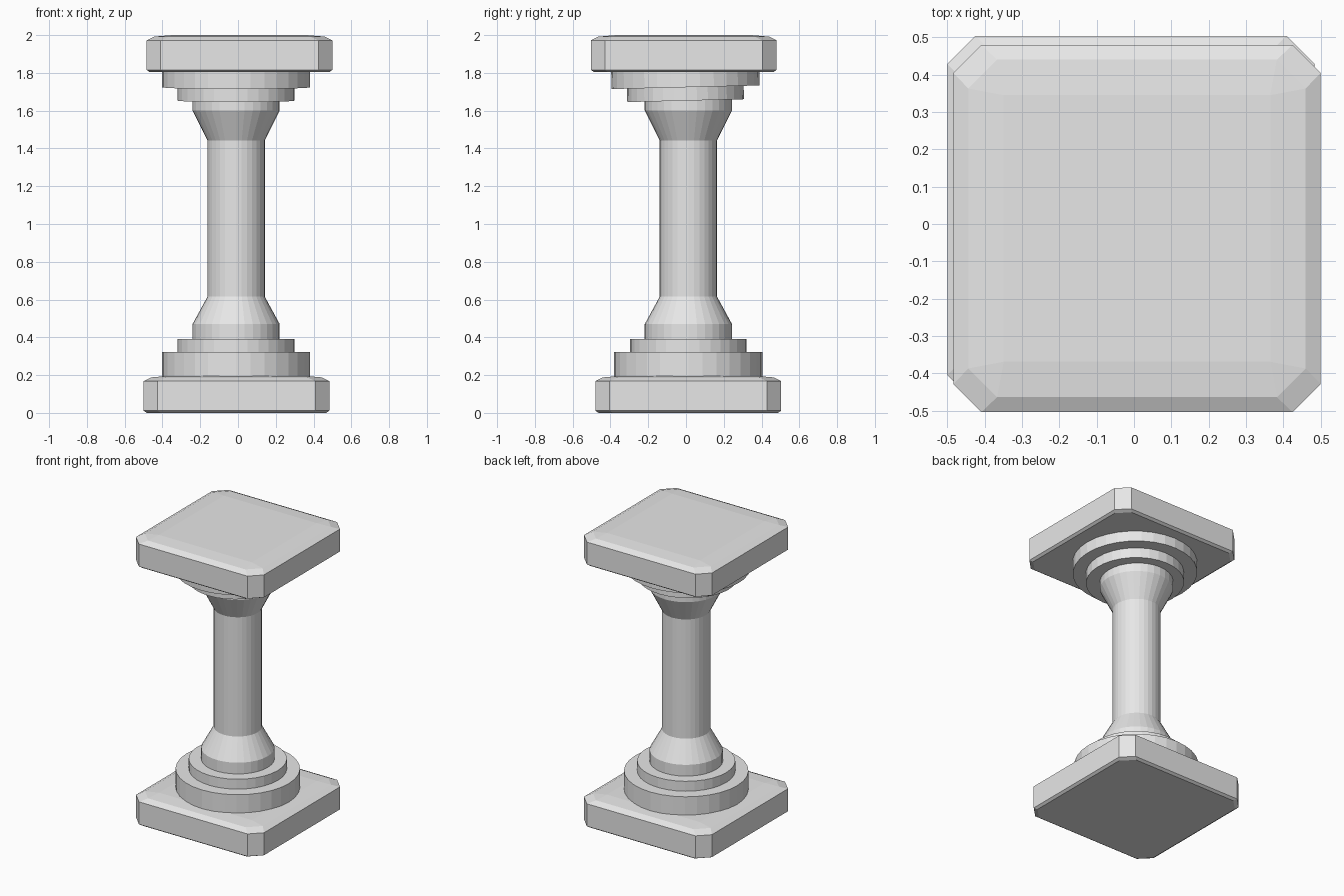
import bpy, bmesh, math
from mathutils import Matrix, Vector

if "Cube" in bpy.data.objects:
    bpy.data.objects.remove(bpy.data.objects["Cube"])

stone = bpy.data.materials.new("light grey stone")
stone.diffuse_color = (0.8, 0.8, 0.8, 1)
stone.use_nodes = True
stone.node_tree.nodes["Principled BSDF"].inputs["Base Color"].default_value = stone.diffuse_color


def loft(name, rings, location, tilt=0.0):
    """Join a stack of equal-length point rings into a closed solid."""
    bm = bmesh.new()
    loops = [[bm.verts.new(p) for p in ring] for ring in rings]
    n = len(loops[0])
    for low, high in zip(loops, loops[1:]):
        for i in range(n):
            j = (i + 1) % n
            bm.faces.new((low[i], low[j], high[j], high[i]))
    bm.faces.new(loops[0][::-1])
    bm.faces.new(loops[-1])
    bmesh.ops.remove_doubles(bm, verts=bm.verts, dist=1e-5)
    bmesh.ops.recalc_face_normals(bm, faces=bm.faces)
    bmesh.ops.transform(bm, matrix=Matrix.Rotation(tilt, 4, 'X'), verts=bm.verts)
    mesh = bpy.data.meshes.new(name)
    bm.to_mesh(mesh)
    bm.free()
    mesh.materials.append(stone)
    obj = bpy.data.objects.new(name, mesh)
    obj.location = location
    bpy.context.collection.objects.link(obj)
    return obj


def circle(r, z, n=32):
    return [(r * math.cos(math.tau * i / n), r * math.sin(math.tau * i / n), z)
            for i in range(n)]


def cut_square(h, cut, z):
    """Square outline with its corners cut off."""
    c = h - cut
    quarter = [Vector((h, c, z)), Vector((c, h, z))]
    return [Matrix.Rotation(math.pi / 2 * k, 3, 'Z') @ p
            for k in range(4) for p in quarter]


# square slabs: half width, corner cut, height
slab = [(0.475, 0.075, 0), (0.492, 0.075, 0.012), (0.492, 0.075, 0.168),
        (0.452, 0.077, 0.188), (0.357, 0.0, 0.196)]
for name, loc in (("base_slab", (-0.008, 0.012, 0)),
                  ("top_slab", (0.008, -0.012, 1.804))):
    loft(name, [cut_square(*s) for s in slab], loc)

# stepped discs on the base
for name, r, z0, z1 in (("base_large_disc", 0.392, 0.17, 0.323),
                        ("base_small_disc", 0.309, 0.30, 0.392)):
    loft(name, [circle(r, z0), circle(r, z1)], (-0.01, 0.012, 0))

# column shaft with flared ends
shaft = [(0.231, 0.37), (0.231, 0.47), (0.152, 0.615),
         (0.152, 1.443), (0.231, 1.60), (0.231, 1.68)]
loft("column_shaft", [circle(r, z) for r, z in shaft], (-0.01, 0.0125, 0))

# slightly tilted discs under the top slab
for name, r, z0, z1 in (("top_small_disc", 0.309, 1.653, 1.76),
                        ("top_large_disc", 0.392, 1.724, 1.83)):
    loft(name, [circle(r, 0), circle(r, z1 - z0)], (-0.01, -0.002, z0),
         math.radians(1.4))
